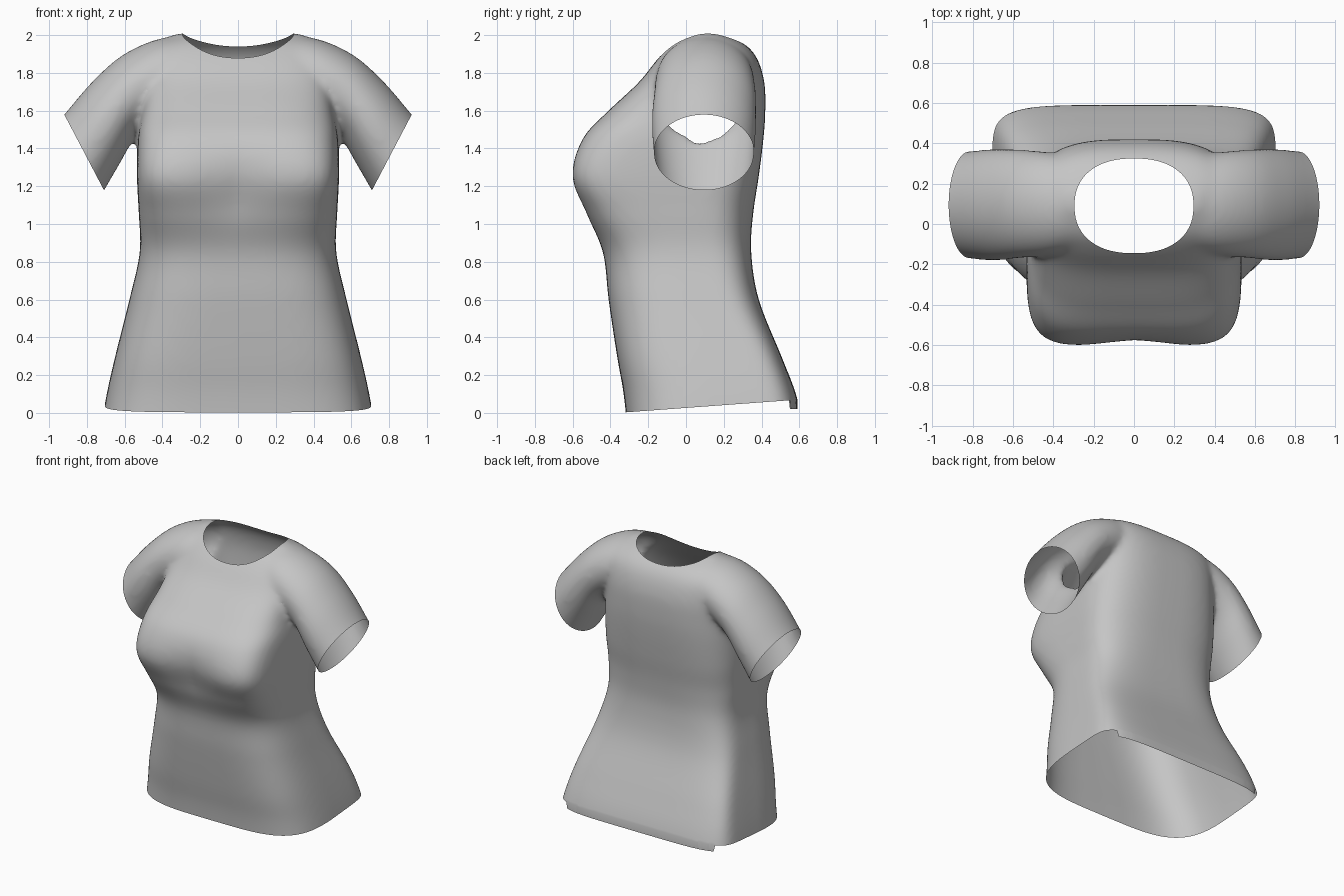
import bpy, bmesh
from math import sin, cos, tau, exp
from mathutils import Vector

cube = bpy.data.objects.get("Cube")
if cube:
    bpy.data.objects.remove(cube, do_unlink=True)

SIDES = 64

fabric = bpy.data.materials.new("grey fabric")
fabric.use_nodes = True
GREY = (0.56, 0.56, 0.56, 1)
fabric.diffuse_color = GREY
shader = next(n for n in fabric.node_tree.nodes if n.type == "BSDF_PRINCIPLED")
shader.inputs["Base Color"].default_value = GREY
shader.inputs["Roughness"].default_value = 0.8


def power(v, n):
    return (1 if v >= 0 else -1) * abs(v) ** (2 / n)


def refine(rows, steps=6):
    """Smooth Catmull-Rom interpolation between rows of numbers."""
    out = []
    for i in range(len(rows) - 1):
        a, b, c, d = (rows[min(max(i + k, 0), len(rows) - 1)] for k in (-1, 0, 1, 2))
        for s in range(steps):
            t = s / steps
            out.append([q + t * ((r - p) + t * (2 * p - 5 * q + 4 * r - w
                        + t * (3 * q - p - 3 * r + w))) / 2
                        for p, q, r, w in zip(a, b, c, d)])
    return out + [rows[-1]]


def loft(bm, rings):
    """Closed solid through a list of rings."""
    loops = [[bm.verts.new(p) for p in ring] for ring in rings]
    for low, high in zip(loops, loops[1:]):
        for i in range(SIDES):
            j = (i + 1) % SIDES
            bm.faces.new((low[i], low[j], high[j], high[i]))
    bm.faces.new(loops[0][::-1])
    bm.faces.new(loops[-1])


def torso_ring(z, half, mid, front, back, n_front, n_back):
    ring = []
    for i in range(SIDES):
        c, s = cos(tau * i / SIDES), sin(tau * i / SIDES)
        n = n_back if s > 0 else n_front
        depth = back - mid if s > 0 else mid - front
        x, y = half * power(c, n), mid + depth * power(s, n)
        # shallow valley between the two sides of the chest
        if s < 0:
            y += 0.04 * exp(-(x / 0.17) ** 2 - ((z - 1.2) / 0.17) ** 2)
        ring.append((x, y, z))
    return ring


def sleeve_ring(side, x_top, z_top, x_low, z_low, mid, depth):
    top, low = Vector((x_top, 0, z_top)), Vector((x_low, 0, z_low))
    ring = []
    for i in range(SIDES):
        a = tau * i / SIDES
        p = (top + low) / 2 + (top - low) / 2 * cos(a)
        ring.append((side * p.x, mid + depth * sin(a), p.z))
    return ring


# Torso: height, half width, widest y, front y, back y, front and back squareness
torso = [
    (-.1, .73, .3, -.31, .63, 4, 5),
    (.1, .695, .3, -.33, .582, 4, 5),
    (.3, .65, .25, -.365, .505, 4, 5),
    (.6, .575, .12, -.41, .385, 3.5, 4),
    (.85, .52, .05, -.44, .345, 3.5, 3.5),
    (1.05, .525, .05, -.53, .355, 4.5, 3),
    (1.25, .535, .05, -.607, .385, 6, 3),
    (1.45, .53, .05, -.55, .41, 5, 3),
    (1.6, .51, .08, -.41, .42, 4, 3),
    (1.75, .5, .1, -.25, .415, 3.5, 3),
    (1.88, .5, .1, -.145, .375, 3, 3),
    (1.96, .43, .1, -.06, .3, 3, 3),
    (2.01, .32, .11, .05, .18, 3, 3),
]
# Sleeve: top x, z, underside x, z, middle y, half depth
sleeve = [
    (.22, 2.0, .25, 1.62, .1, .22),
    (.42, 1.98, .4, 1.58, .1, .255),
    (.61, 1.895, .53, 1.48, .1, .27),
    (.77, 1.755, .62, 1.33, .095, .277),
    (.92, 1.58, .71, 1.175, .095, .267),
    (.99, 1.5, .77, 1.08, .095, .26),
]

bm = bmesh.new()
loft(bm, [torso_ring(*r) for r in refine(torso)])
for side in (1, -1):
    loft(bm, [sleeve_ring(side, *r) for r in refine(sleeve)])
bmesh.ops.recalc_face_normals(bm, faces=bm.faces)
mesh = bpy.data.meshes.new("shirt")
bm.to_mesh(mesh)
bm.free()
shirt = bpy.data.objects.new("shirt", mesh)
bpy.context.collection.objects.link(shirt)

# Fuse torso and sleeves into one soft skin
remesh = shirt.modifiers.new("fuse", "REMESH")
remesh.mode = "VOXEL"
remesh.voxel_size = 0.016
soften = shirt.modifiers.new("soften", "SMOOTH")
soften.factor = 0.5
soften.iterations = 24
bpy.context.view_layer.update()
fused = bpy.data.meshes.new_from_object(
    shirt.evaluated_get(bpy.context.evaluated_depsgraph_get()))
shirt.modifiers.clear()

bm = bmesh.new()
bm.from_mesh(fused)


def trim(point, normal, inside):
    """Cut one region of the skin open, dropping what lies beyond the plane."""
    faces = [f for f in bm.faces if inside(f.calc_center_median())]
    edges = {e for f in faces for e in f.edges}
    verts = {v for f in faces for v in f.verts}
    bmesh.ops.bisect_plane(bm, geom=[*verts, *edges, *faces],
                           plane_co=point, plane_no=normal, clear_outer=True)


# Cuffs and hem
for side in (1, -1):
    trim((side * .92, 0, 1.58), (side * .4, 0, -.21),
         lambda c: side * c.x > .58 and c.z > .9)
trim((0, -.32, .003), (0, .066, -.9), lambda c: c.z < .3)
for v in bm.verts:
    if v.is_boundary and v.co.z < .2 and v.co.y > .55:
        v.co.z = .02


# Neck opening: rounded outline seen from above
def neck_radius(co):
    return (abs(co.x / .295) ** 2.3 + abs((co.y - .09) / .235) ** 2.3) ** (1 / 2.3)


hole = [f for f in bm.faces if f.calc_center_median().z > 1.7
        and neck_radius(f.calc_center_median()) < 1]
bmesh.ops.delete(bm, geom=hole, context="FACES")
bm.normal_update()
rim = [(v, v.normal.copy()) for v in bm.verts if v.is_boundary and v.co.z > 1.7]
for v, normal in rim:
    # slide along the surface onto the outline
    r = neck_radius(v.co)
    dx, dy = v.co.x * (1 / r - 1), (v.co.y - .09) * (1 / r - 1)
    dz = -(normal.x * dx + normal.y * dy) / max(normal.z, .3)
    v.co += Vector((dx, dy, dz))

for f in bm.faces:
    f.smooth = True
bm.to_mesh(mesh)
bm.free()
bpy.data.meshes.remove(fused)
mesh.materials.clear()
mesh.materials.append(fabric)
